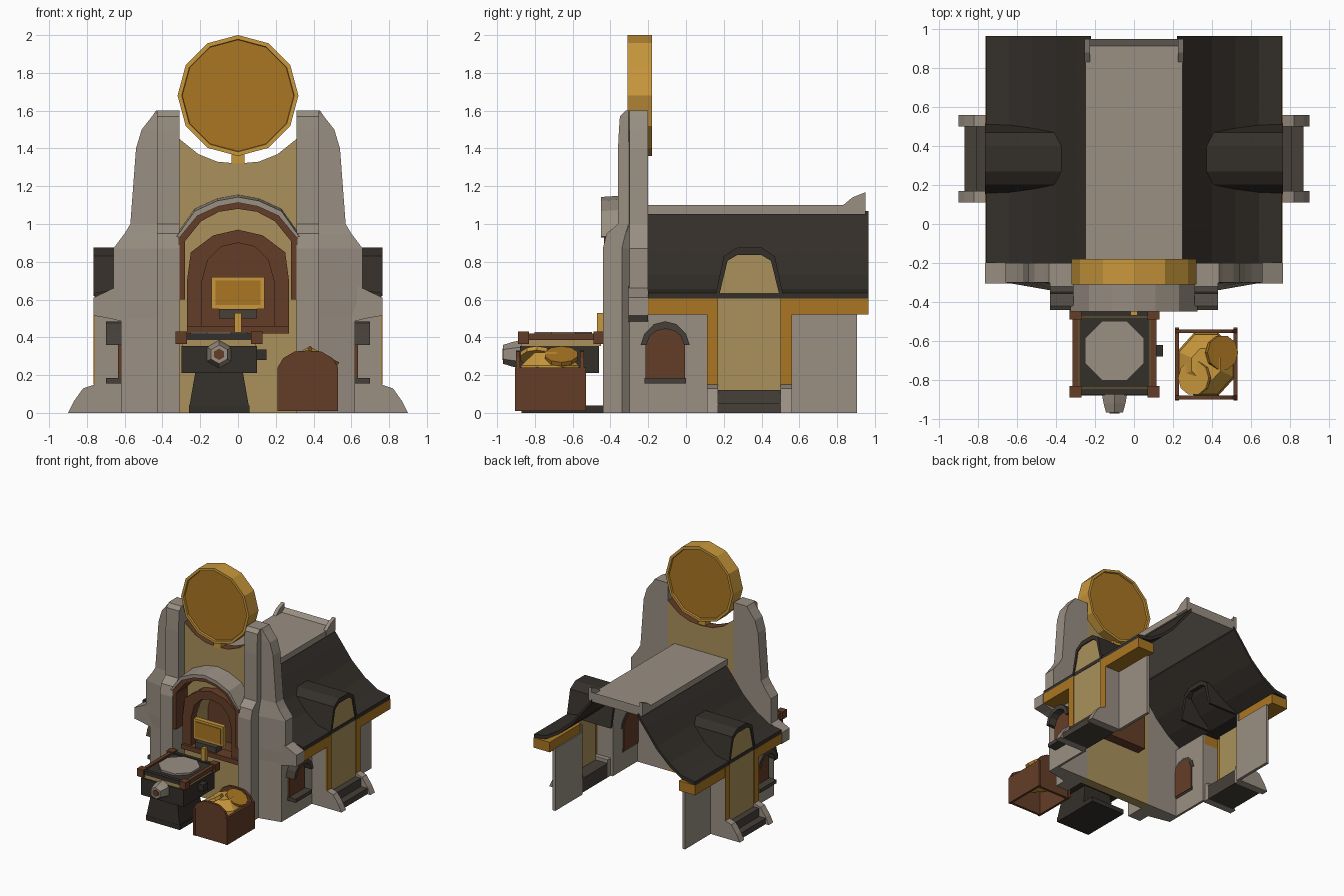
import bpy, bmesh, math
from mathutils import Vector, Matrix

if "Cube" in bpy.data.objects:
    bpy.data.objects.remove(bpy.data.objects["Cube"])


def material(name, col):
    m = bpy.data.materials.new(name)
    m.diffuse_color = (*col, 1)
    m.use_nodes = True
    m.node_tree.nodes["Principled BSDF"].inputs["Base Color"].default_value = m.diffuse_color
    return m


STONE = material("warm stone", (0.32, 0.275, 0.225))
DARK = material("dark stone", (0.062, 0.050, 0.040))
ROOF = material("charcoal roof", (0.034, 0.028, 0.023))
TAN = material("tan plaster", (0.40, 0.285, 0.105))
ORANGE = material("amber wood", (0.40, 0.18, 0.016))
GOLD = material("gold", (0.58, 0.31, 0.045))
BROWN = material("brown wood", (0.127, 0.047, 0.020))


def make(name, verts, faces, mat, mirror=False):
    bm = bmesh.new()
    vs = [bm.verts.new(v) for v in verts]
    for f in faces:
        bm.faces.new([vs[i] for i in f])
    bmesh.ops.recalc_face_normals(bm, faces=bm.faces)
    me = bpy.data.meshes.new(name)
    bm.to_mesh(me)
    bm.free()
    me.materials.append(mat)
    ob = bpy.data.objects.new(name, me)
    bpy.context.collection.objects.link(ob)
    if mirror:
        ob.modifiers.new("mirror", 'MIRROR')
    return ob


def loft(name, rings, mat, mirror=False):
    """Skin equal-length rings of points and cap both ends."""
    n = len(rings[0])
    faces = [list(range(n)), [(len(rings) - 1) * n + i for i in range(n)]]
    for r in range(len(rings) - 1):
        for i in range(n):
            j = (i + 1) % n
            faces.append([r * n + i, r * n + j, r * n + n + j, r * n + n + i])
    return make(name, [p for r in rings for p in r], faces, mat, mirror)


def prism(name, pts, axis, a, b, mat, mirror=False):
    """Extrude a flat outline along an axis from a to b."""
    put = {'x': lambda p, t: (t, p[0], p[1]),
           'y': lambda p, t: (p[0], t, p[1]),
           'z': lambda p, t: (p[0], p[1], t)}[axis]
    return loft(name, [[put(p, t) for p in pts] for t in (a, b)], mat, mirror)


def box(name, x, y, z, mat, mirror=False):
    return prism(name, [(x[0], y[0]), (x[1], y[0]), (x[1], y[1]), (x[0], y[1])],
                 'z', z[0], z[1], mat, mirror)


def full(half, c=0.0):
    """Complete a half outline that ends on the centre line c."""
    back = half[:-1] if abs(half[-1][0] - c) < 1e-6 else half
    return half + [(2 * c - x, z) for x, z in reversed(back)]


def arch(name, outer, inner, axis, a, b, mat, mirror=False, c=0.0):
    return prism(name, full(outer, c) + full(inner, c)[::-1], axis, a, b, mat, mirror)


def ngon(n, cx, cy, r, phase=0.0):
    return [(cx + r * math.cos(phase + math.tau * i / n),
             cy + r * math.sin(phase + math.tau * i / n)) for i in range(n)]


# ---- front pillars with outer shoulders: z, front y, outer x
levels = [(0, -.44, .62), (.50, -.44, .62), (.60, -.44, .66), (.87, -.44, .66), (.95, -.42, .60),
          (1.0, -.36, .57), (1.4, -.36, .54), (1.5, -.355, .51), (1.57, -.35, .455), (1.6, -.32, .435)]
loft("front_pillar", [[(.31, yf, z), (.43, yf, z), (.43, min(-.305, yf + .10), z), (xo, -.30, z),
                       (xo, -.20, z), (.31, -.20, z)] for z, yf, xo in levels], STONE, True)
prism("eave_corbel", [(.60, .48), (.68, .50), (.765, .515), (.765, .61), (.66, .66), (.60, .70)],
      'y', -.305, -.20, STONE, True)

# ---- plaster facade with arched opening and brown top edge
hole = [(.19, .45), (.19, .70), (.16, .81), (.09, .88), (0, .90)]
front = prism("facade_panel", [(0, 0), (.31, 0), (.31, 1.45), (.21, 1.37), (.11, 1.33), (0, 1.32)]
              + hole[::-1] + [(0, .45)], 'y', -.28, -.20, TAN, True)
front.data.materials.append(BROWN)
for p in front.data.polygons:
    if p.normal.z > .5 and p.center.z > 1.2:
        p.material_index = 1
lining = [(.21, .43), (.21, .71), (.17, .83), (.09, .90), (0, .92)]
arch("opening_lining", lining, hole, 'y', -.21, -.12, TAN)
box("opening_floor", (-.21, .21), (-.28, -.12), (.43, .45), BROWN)
prism("opening_back", full(lining), 'y', -.13, -.115, BROWN)
arch("opening_frame", [(.27, .42), (.27, .70), (.25, .85), (.13, .94), (0, .97)], hole,
     'y', -.36, -.27, BROWN)
box("opening_sill", (-.27, .27), (-.38, -.27), (.42, .46), BROWN)

# ---- hood over the opening
hood_in = [(.28, .60), (.28, .91), (.195, 1.015), (.10, 1.065), (0, 1.08)]
hood_mid = [(.315, .60), (.315, .945), (.22, 1.06), (.11, 1.11), (0, 1.13)]
arch("hood_wood", hood_mid, hood_in, 'y', -.435, -.27, BROWN)
top = [(.325, .945), (.23, 1.08), (.11, 1.135), (0, 1.155)]
low = [(.31, .94), (.215, 1.055), (.105, 1.105), (0, 1.125)]
outline = full(top) + full(low)[::-1]
loft("hood_stone", [[(x, -.45, z - .012) for x, z in outline],
                    [(x, -.27, z) for x, z in outline]], STONE)

# ---- sign in the opening
box("sign_frame", (-.14, .14), (-.40, -.36), (.55, .72), GOLD)
box("sign_panel", (-.12, .12), (-.406, -.398), (.57, .70), ORANGE)
box("sign_bracket", (-.10, .10), (-.44, -.36), (.50, .55), DARK)
box("sign_post", (-.018, .018), (-.47, -.43), (.42, .53), GOLD)

# ---- gold disc with recessed faces on both sides
n = 12
dv, df = [], []
for y, r in [(-.295, .295), (-.31, .298), (-.31, .32), (-.18, .32), (-.18, .298), (-.195, .295)]:
    dv += [(x, y, z) for x, z in ngon(n, 0, 1.68, r, math.pi / 2)]
for k in range(5):
    for i in range(n):
        j = (i + 1) % n
        df.append([k * n + i, k * n + j, k * n + n + j, k * n + n + i])
df += [list(range(n)), list(range(5 * n, 6 * n))]
disc = make("roof_disc", dv, df, GOLD)
disc.data.materials.append(ORANGE)
for p in disc.data.polygons:
    if len(p.vertices) == n:
        p.material_index = 1
box("disc_peg", (-.035, .035), (-.28, -.21), (1.31, 1.39), GOLD)

# ---- roof slopes, ridge and raised ridge end
curve = [(.22, 1.07), (.30, .97), (.40, .84), (.52, .73), (.64, .655), (.76, .635)]
under = [(x, z - .03) for x, z in curve]
prism("roof_slope", curve + under[::-1], 'y', -.20, .965, ROOF, True)
box("ridge_cap", (-.25, .25), (-.20, .95), (1.05, 1.10), STONE)
prism("ridge_end_lip", [(.82, 1.09), (.88, 1.14), (.95, 1.168), (.95, 1.06), (.82, 1.06)],
      'x', .225, .255, STONE, True)
prism("ridge_end_curl", [(.90, 1.09), (.95, 1.13), (.95, 1.06), (.90, 1.06)],
      'x', -.23, .23, STONE)
for nm, ya, yb in (("front", -.30, .13), ("back", .54, .965)):
    box(nm + "_eave_board", (.61, .762), (ya, yb), (.52, .605), ORANGE, True)

# ---- side walls (the back stays open)
box("front_side_wall", (.60, .62), (-.20, .13), (0, .60), STONE, True)
box("rear_side_wall", (.60, .625), (.54, .905), (0, .53), STONE, True)
for ya in (.11, .54):
    box("bay_return_wall", (.60, .758), (ya, ya + .02), (0, .60), STONE, True)

# ---- projecting bay, its frame and its small roof
prism("bay_panel", full([(.17, .12), (.17, .62), (.22, .82), (.25, .835)], .335),
      'x', .735, .757, TAN, True)
for ya in (.11, .50):
    box("bay_post", (.75, .765), (ya, ya + .06), (.15, .605), ORANGE, True)
arch("bay_roof", [(.155, .62), (.20, .83), (.27, .875)], [(.175, .62), (.22, .805), (.27, .835)],
     'x', .35, .765, ROOF, True, .335)

# ---- steps
for ya in (.11, .50):
    prism("step_cheek", [(.62, 0), (.90, 0), (.87, .06), (.82, .13), (.76, .15), (.62, .15)],
          'y', ya, ya + .06, STONE, True)
box("lower_step", (.62, .87), (.17, .50), (0, .05), DARK, True)
box("upper_step", (.62, .81), (.17, .50), (.05, .12), DARK, True)

# ---- side windows
wc = -.11
pane = [(-.215, .17), (-.215, .36), (-.19, .42), (-.15, .45), (wc, .455)]
prism("window_pane", full(pane, wc), 'x', .59, .635, BROWN, True)
arch("window_hood", [(-.24, .36), (-.22, .42), (-.17, .47), (wc, .485)],
     [(-.21, .36), (-.19, .41), (-.155, .435), (wc, .445)], 'x', .595, .70, DARK, True, wc)
box("window_sill", (.595, .70), (-.22, 0), (.155, .185), DARK, True)

# ---- forge stand in front
box("stand_plinth", (-.26, .06), (-.87, -.44), (0, .04), ROOF)
loft("stand_column", [[(-.1 + sx * w, -.71 + sy * d, z) for sx, sy in ((-1, -1), (1, -1), (1, 1), (-1, 1))]
                      for z, w, d in ((.02, .16, .16), (.25, .12, .14))], ROOF)
box("stand_body", (-.30, .10), (-.88, -.46), (.21, .355), ROOF)
box("stand_band", (-.295, .095), (-.87, -.45), (.355, .392), TAN)
for s in (-1, 1):
    box("stand_rail_side", (-.10 + s * .20 - .015, -.10 + s * .20 + .015), (-.86, -.46), (.385, .42), BROWN)
    box("stand_rail_end", (-.30, .10), (-.66 + s * .2 - .015, -.66 + s * .2 + .015), (.385, .42), ROOF)
    for t in (-1, 1):
        cx, cy = -.10 + s * .20, -.66 + t * .20
        box("stand_corner", (cx - .03, cx + .03), (cy - .03, cy + .03), (.365, .43), BROWN)
box("stand_top", (-.28, .08), (-.84, -.48), (.39, .412), ROOF)
prism("stand_plate", ngon(8, -.10, -.65, .165, math.pi / 8), 'z', .41, .428, STONE)
loft("nozzle", [[(x, y, z) for x, z in ngon(6, -.10, .31, r, math.pi / 6)]
                for y, r in ((-.87, .075), (-.92, .065), (-.968, .05))], STONE)
prism("nozzle_hole", ngon(6, -.10, .31, .03, math.pi / 6), 'y', -.972, -.965, BROWN)
box("side_nub", (.09, .15), (-.68, -.62), (.28, .335), ROOF)

# ---- crate with a heap of gold
lid = [(.53, .01), (.53, .24), (.50, .29), (.44, .325), (.37, .33)]
for y in (-.90, -.56):
    prism("crate_end", full(lid, .37), 'y', y, y + .02, BROWN)
for x in (.21, .51):
    box("crate_side", (x, x + .02), (-.905, -.53), (.01, .24), BROWN)
loft("gold_heap", [[(.37 + r * math.cos(a), -.72 + r * 1.1 * math.sin(a), z)
                    for a in (math.tau * (i + .5) / 8 for i in range(8))]
                   for z, r in ((.18, .16), (.25, .15), (.32, .08))], GOLD)
for x, y, tilt in ((.45, -.66, .5), (.31, -.79, -.5)):
    coin = prism("gold_plate", ngon(10, 0, 0, .09), 'z', -.012, .012, ORANGE if x > .4 else GOLD)
    coin.matrix_world = Matrix.Translation(Vector((x, y, .30))) @ Matrix.Rotation(tilt, 4, 'Y')
